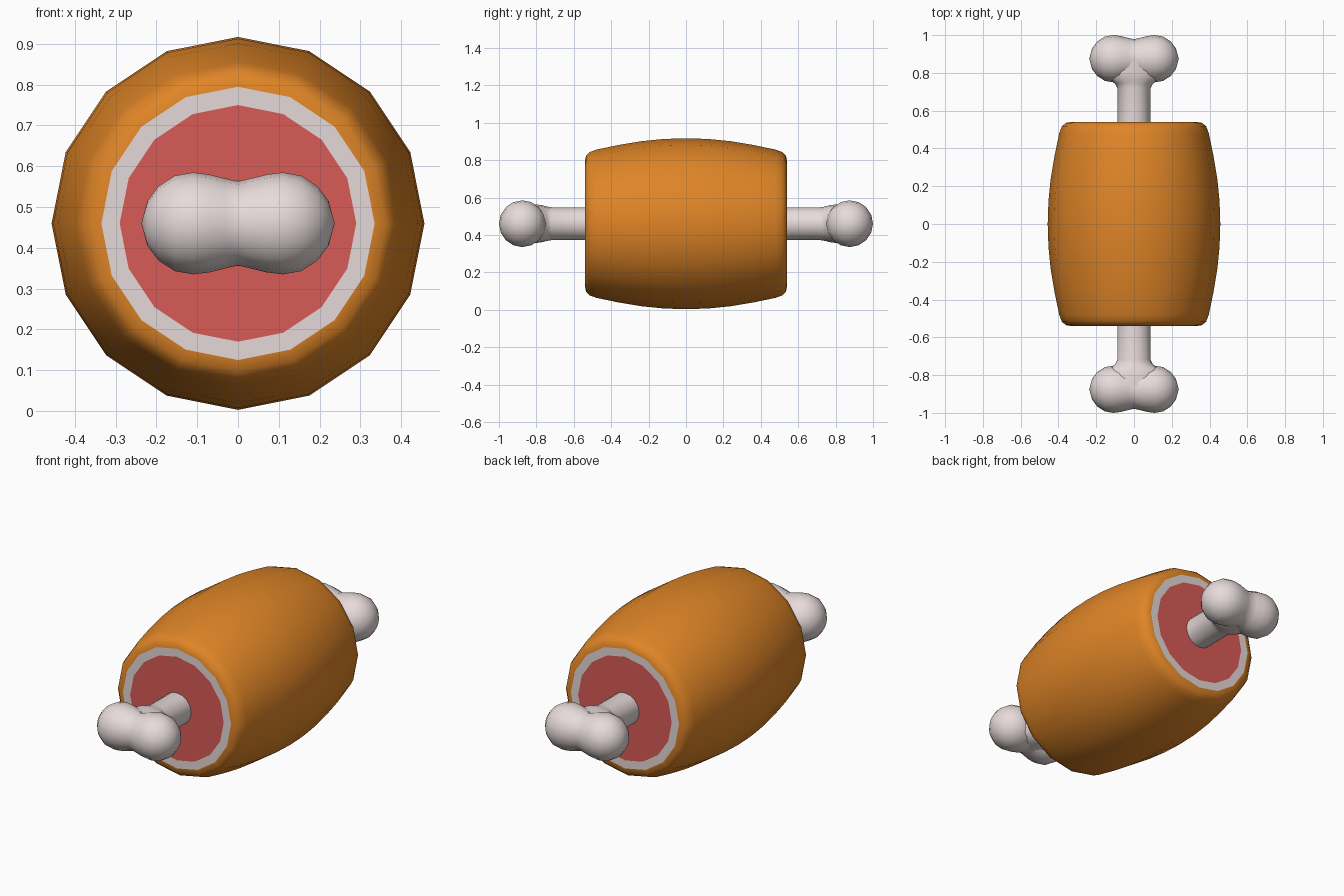
import bpy, bmesh, math
from mathutils import Matrix

if "Cube" in bpy.data.objects:
    bpy.data.objects.remove(bpy.data.objects["Cube"])

CZ = 0.46      # height of the centre axis
SIDES = 16


def material(name, rgb):
    m = bpy.data.materials.new(name)
    m.diffuse_color = (*rgb, 1)
    m.use_nodes = True
    m.node_tree.nodes["Principled BSDF"].inputs["Base Color"].default_value = m.diffuse_color
    return m


roast = material("roasted orange", (0.74, 0.235, 0.02))
fat = material("fat white", (0.78, 0.69, 0.68))
meat = material("meat red", (0.69, 0.105, 0.095))
bone = material("bone white", (0.80, 0.71, 0.70))


def loft(name, rings, mats, matrix=Matrix(), smooth=True, band_mat=lambda i: 0):
    """Rings (y, half width, half height) along y; zero-size rings close to a point."""
    bm = bmesh.new()
    loops = []
    for y, a, b in rings:
        if a == 0:
            loops.append([bm.verts.new((0, y, 0))] * SIDES)
        else:
            loops.append([bm.verts.new((a * math.sin(t), y, b * math.cos(t)))
                          for t in (2 * math.pi * i / SIDES for i in range(SIDES))])
    for k, (lo, hi) in enumerate(zip(loops, loops[1:])):
        for i in range(SIDES):
            j = (i + 1) % SIDES
            corners = list(dict.fromkeys((lo[i], lo[j], hi[j], hi[i])))
            bm.faces.new(corners).material_index = band_mat(k)
    bmesh.ops.recalc_face_normals(bm, faces=bm.faces)
    bm.transform(Matrix.Translation((0, 0, CZ)) @ matrix)
    me = bpy.data.meshes.new(name)
    bm.to_mesh(me)
    bm.free()
    for m in mats:
        me.materials.append(m)
    ob = bpy.data.objects.new(name, me)
    bpy.context.collection.objects.link(ob)
    if smooth:
        bpy.ops.object.select_all(action='DESELECT')
        ob.select_set(True)
        bpy.context.view_layer.objects.active = ob
        bpy.ops.object.shade_smooth_by_angle(angle=math.radians(50))
    return ob


# Barrel-shaped roast with rounded rims, and flat cut ends with a fat ring
half = [(0.0, 0.457), (0.12, 0.453), (0.24, 0.441), (0.36, 0.421), (0.48, 0.396),
        (0.515, 0.383), (0.535, 0.362), (0.54, 0.335)]
skin = [(-y, r) for y, r in half[:0:-1]] + half
cut = [(0.54, 0.335), (0.54, 0.29), (0.54, 0)]
n = len(skin)
profile = [(-y, r) for y, r in cut[:0:-1]] + skin + cut[1:]


def roast_band(k):
    if k in (0, n + 2):
        return 2
    return 1 if k in (1, n + 1) else 0


body = loft("meat_roast", [(y, r, r) for y, r in profile], [roast, fat, meat],
            band_mat=roast_band)
for p in body.data.polygons:      # cut ends stay flat
    if p.material_index:
        p.use_smooth = False

# Bone ends: shaft flaring into a double knob
shaft = [(0.5, 0.088, 0.088), (0.72, 0.088, 0.088), (0.745, 0.102, 0.092),
         (0.765, 0.14, 0.098), (0.80, 0.165, 0.103), (0.86, 0.15, 0.105), (0.90, 0, 0)]
knob_half = [(0.0, 0.103), (0.03, 0.110), (0.07, 0.120), (0.11, 0.125), (0.155, 0.117),
             (0.195, 0.091), (0.222, 0.055), (0.237, 0)]
knob = [(-x, r) for x, r in knob_half[:0:-1]] + knob_half

for side, label in ((-1, "front"), (1, "back")):
    turn = Matrix.Rotation(0 if side > 0 else math.pi, 4, 'Z')
    loft(label + "_bone_shaft", shaft, [bone], turn)
    loft(label + "_bone_knob", [(x, r, r) for x, r in knob], [bone],
         Matrix.Translation((0, side * 0.875, 0)) @ Matrix.Rotation(math.pi / 2, 4, 'Z'))
